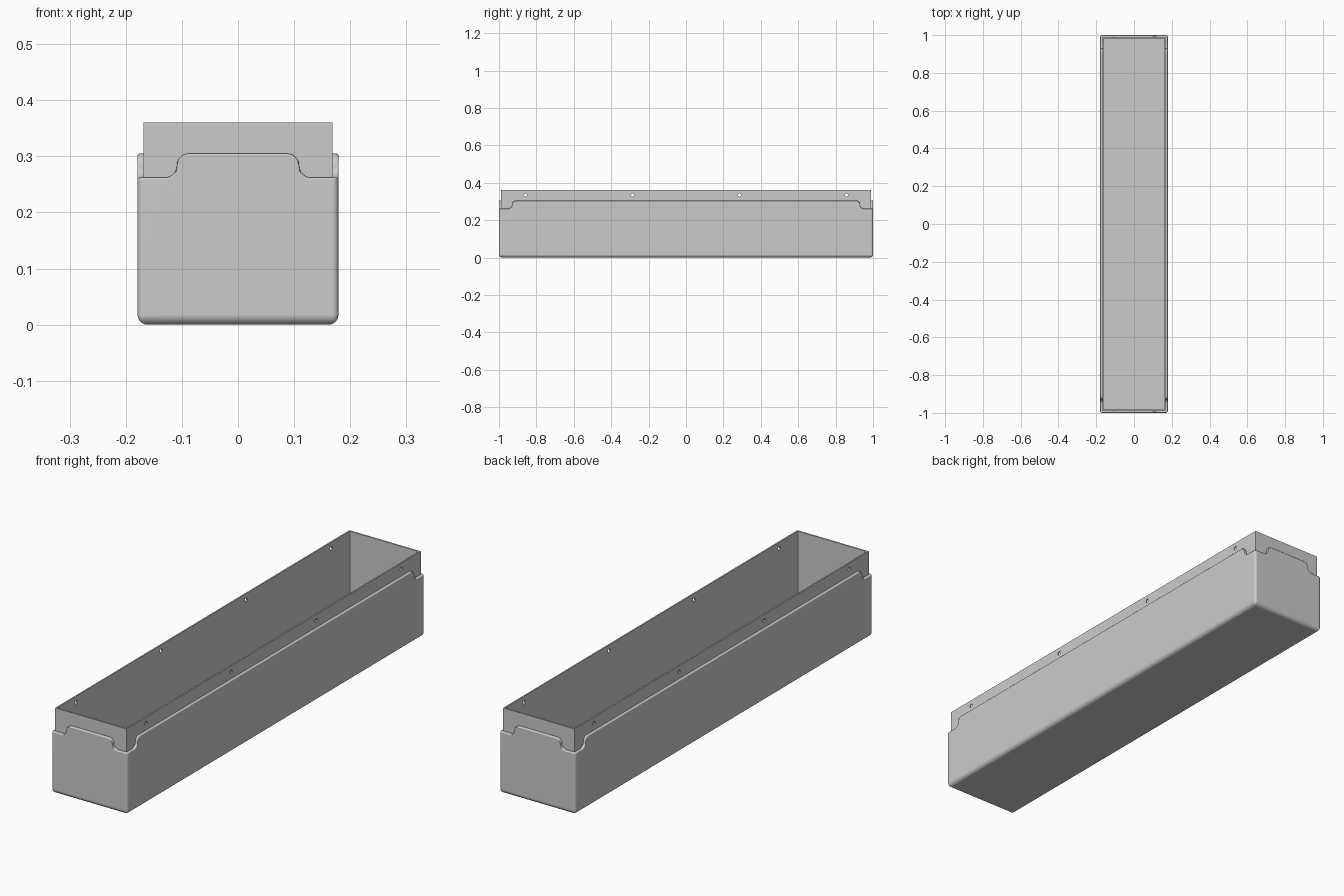
import bpy, bmesh
from math import sin, cos, pi, radians
from mathutils import Vector, Matrix

if "Cube" in bpy.data.objects:
    bpy.data.objects.remove(bpy.data.objects["Cube"])

HX, HY = 0.179, 1.0            # outer half sizes
R = 0.011                      # shell thickness and vertical corner radius
LOW, HIGH, RIM = 0.262, 0.305, 0.36
STEP = (HIGH - LOW) / 2        # radius of the curved notch
WALL, FLOOR, FILLET = 0.006, 0.017, 0.018

grey = bpy.data.materials.new("plain grey")
grey.use_nodes = True
grey.diffuse_color = (0.6, 0.6, 0.6, 1)
grey.node_tree.nodes["Principled BSDF"].inputs["Base Color"].default_value = (0.6, 0.6, 0.6, 1)


def notch_curve(centre, n=7):
    """S-curve from the high edge to the low corner: (distance, height)."""
    upper = [(centre - STEP + STEP * sin(a), HIGH - STEP + STEP * cos(a))
             for a in (i * pi / 2 / n for i in range(n + 1))]
    lower = [(2 * centre - s, LOW + HIGH - z) for s, z in reversed(upper[:-1])]
    return upper + lower


# Perimeter columns: core point, outward direction and shell edge height
columns = []
normal = Vector((0, -1))
for side in range(4):
    along = Vector((-normal.y, normal.x))
    length, width = (HX - R, HY - R) if side % 2 == 0 else (HY - R, HX - R)
    curve = notch_curve(length + R - 0.07)
    edge = [(-s, z) for s, z in reversed(curve)] + curve
    columns += [(along * s + normal * width, normal, z) for s, z in edge]
    for i in range(7):
        a = i * pi / 12
        columns.append((along * length + normal * width,
                        normal * cos(a) + along * sin(a), LOW))
    normal = along


def ring(bm, inset, height):
    """One loop round the box; height is a function of the shell edge."""
    verts = []
    for core, out, top in columns:
        p = core + out * max(R - inset, 0)
        x = max(-HX + inset, min(HX - inset, p.x))
        y = max(-HY + inset, min(HY - inset, p.y))
        verts.append(bm.verts.new((x, y, height(top))))
    return verts


bm = bmesh.new()
rings = []
# Rounded underside
for i in range(7):
    a = i * pi / 12
    z = FILLET * (1 - sin(a))
    rings.append(ring(bm, FILLET * (1 - cos(a)), lambda top, z=z: z))
rings.reverse()
# Shell edge with a softened outer corner
soft = 0.004
for a in (0, pi / 6, pi / 3, pi / 2):
    rings.append(ring(bm, soft * (1 - cos(a)),
                      lambda top, a=a: top - soft * (1 - sin(a))))
rings.append(ring(bm, R, lambda top: top))
# Raised liner and inside of the box
rings.append(ring(bm, R, lambda top: RIM))
rings.append(ring(bm, R + WALL, lambda top: RIM))
rings.append(ring(bm, R + WALL, lambda top: FLOOR))

count = len(columns)
for a, b in zip(rings, rings[1:]):
    for i in range(count):
        j = (i + 1) % count
        bm.faces.new((a[i], a[j], b[j], b[i]))
bm.faces.new(list(reversed(rings[0])))
bm.faces.new(rings[-1])
bmesh.ops.remove_doubles(bm, verts=bm.verts, dist=0.00002)
bmesh.ops.recalc_face_normals(bm, faces=bm.faces)
mesh = bpy.data.meshes.new("trough")
bm.to_mesh(mesh)
bm.free()
mesh.materials.append(grey)
trough = bpy.data.objects.new("trough", mesh)
bpy.context.collection.objects.link(trough)

# Fixing holes through both long sides of the liner
bm = bmesh.new()
for y in (-0.858, -0.286, 0.286, 0.858):
    bmesh.ops.create_cone(bm, cap_ends=True, segments=20, radius1=0.008,
                          radius2=0.008, depth=0.5,
                          matrix=Matrix.Translation((0, y, 0.334)) @ Matrix.Rotation(pi / 2, 4, 'Y'))
cutter_mesh = bpy.data.meshes.new("hole_cutter")
bm.to_mesh(cutter_mesh)
bm.free()
cutter_mesh.materials.append(grey)
cutter = bpy.data.objects.new("hole_cutter", cutter_mesh)
bpy.context.collection.objects.link(cutter)
cutter.hide_render = True

cut = trough.modifiers.new("fixing_holes", 'BOOLEAN')
cut.operation = 'DIFFERENCE'
cut.solver = 'EXACT'
cut.object = cutter

bpy.ops.object.select_all(action='DESELECT')
trough.select_set(True)
bpy.context.view_layer.objects.active = trough
bpy.ops.object.modifier_apply(modifier=cut.name)
bpy.data.objects.remove(cutter)

# Smooth fillets, crisp edges, flat walls
bpy.ops.object.shade_smooth_by_angle(angle=radians(35))
weighted = trough.modifiers.new("flat_walls", 'WEIGHTED_NORMAL')
weighted.keep_sharp = True
